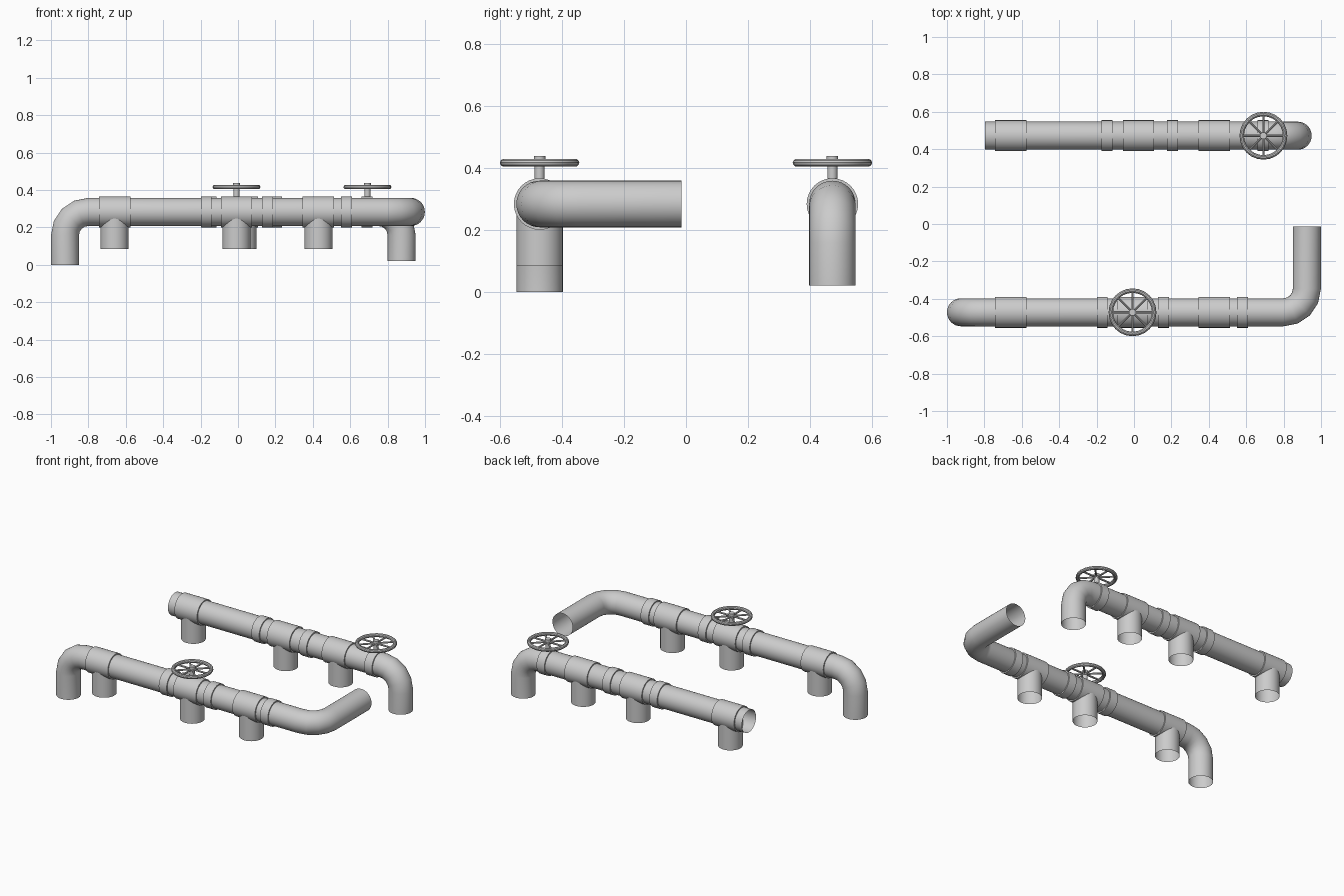
import bpy, bmesh, math
from mathutils import Vector, Matrix

if "Cube" in bpy.data.objects:
    bpy.data.objects.remove(bpy.data.objects["Cube"])

R, RC = 0.075, 0.083      # pipe and collar radius
Z, BEND = 0.283, 0.125    # pipe axis height, elbow radius
SIDES = 32


def finish(name, bm):
    bmesh.ops.recalc_face_normals(bm, faces=bm.faces)
    me = bpy.data.meshes.new(name)
    bm.to_mesh(me)
    bm.free()
    ob = bpy.data.objects.new(name, me)
    bpy.context.collection.objects.link(ob)
    bpy.context.view_layer.objects.active = ob
    bpy.ops.object.select_all(action='DESELECT')
    ob.select_set(True)
    bpy.ops.object.shade_smooth_by_angle(angle=math.radians(35))
    return ob


def sweep(name, stations):
    """Open tube through (point, tangent, radius) stations."""
    bm = bmesh.new()
    prev_t = side = prev = None
    for p, t, r in stations:
        if side is None:
            side = t.orthogonal().normalized()
        else:
            side = prev_t.rotation_difference(t) @ side
        prev_t = t
        up = t.cross(side)
        ring = []
        for i in range(SIDES):
            a = math.tau * i / SIDES
            ring.append(bm.verts.new(p + r * (side * math.cos(a) + up * math.sin(a))))
        if prev:
            for i in range(SIDES):
                j = (i + 1) % SIDES
                bm.faces.new((prev[i], prev[j], ring[j], ring[i]))
        prev = ring
    return finish(name, bm)


def pipe(name, corners, steps=4):
    """Pipe along corner points, with rounded elbows."""
    c = [Vector(p) for p in corners]
    st = [(c[0], (c[1] - c[0]).normalized(), R)]
    for a, b, d in zip(c, c[1:], c[2:]):
        u, v = (b - a).normalized(), (d - b).normalized()
        centre = b + (v - u) * BEND
        for k in range(steps + 1):
            q = math.pi / 2 * k / steps
            st.append((centre + BEND * (u * math.sin(q) - v * math.cos(q)),
                       u * math.cos(q) + v * math.sin(q), R))
    st.append((c[-1], (c[-1] - c[-2]).normalized(), R))
    return sweep(name, st)


def collar(name, x, y, width):
    X = Vector((1, 0, 0))
    h = width / 2
    sweep(name, [(Vector((x + d, y, Z)), X, r)
                 for d, r in ((-h, R), (-h, RC), (h, RC), (h, R))])


def tee(name, x, y):
    collar(name + "_sleeve", x, y, 0.168)
    D = Vector((0, 0, 1))
    sweep(name + "_outlet", [(Vector((x, y, z)), D, R) for z in (0.085, 0.262)])


def valve(name, x, y):
    # stem and hub
    bm = bmesh.new()
    for r, z0, z1 in ((0.016, Z + 0.05, 0.425), (0.0185, 0.405, 0.437)):
        bmesh.ops.create_cone(bm, cap_ends=True, segments=16, radius1=r, radius2=r,
                              depth=z1 - z0,
                              matrix=Matrix.Translation((x, y, (z0 + z1) / 2)))
    # spokes
    for i in range(8):
        m = (Matrix.Translation((x, y, 0.416)) @ Matrix.Rotation(i * math.pi / 4, 4, 'Z')
             @ Matrix.Translation((0.062, 0, 0)) @ Matrix.Rotation(math.pi / 2, 4, 'Y'))
        bmesh.ops.create_cone(bm, cap_ends=True, segments=8, radius1=0.006,
                              radius2=0.006, depth=0.112, matrix=m)
    finish(name + "_stem_and_spokes", bm)
    # rim
    bpy.ops.mesh.primitive_torus_add(major_radius=0.116, minor_radius=0.012,
                                     major_segments=24, minor_segments=10,
                                     location=(x, y, 0.416))
    bpy.context.object.name = name + "_rim"
    bpy.ops.object.shade_smooth_by_angle(angle=math.radians(35))


F, B = -0.472, 0.472
# main pipes
pipe("front_pipe", [(-0.925, F, 0), (-0.925, F, Z), (0.924, F, Z), (0.924, -0.014, Z)])
pipe("back_pipe", [(-0.797, B, Z), (0.875, B, Z), (0.875, B, 0.021)])

# tees, rings and valves on each pipe
for side, y, tees, rings, vx in (
        ("front", F, (-0.66, -0.008, 0.43), (-0.17, 0.157, 0.58), -0.008),
        ("back", B, (-0.66, 0.024, 0.43), (-0.145, 0.205, 0.69), 0.692)):
    for i, x in enumerate(tees):
        tee(f"{side}_tee_{i + 1}", x, y)
    for i, x in enumerate(rings):
        collar(f"{side}_ring_{i + 1}", x, y, 0.058)
    valve(f"{side}_valve", vx, y)
